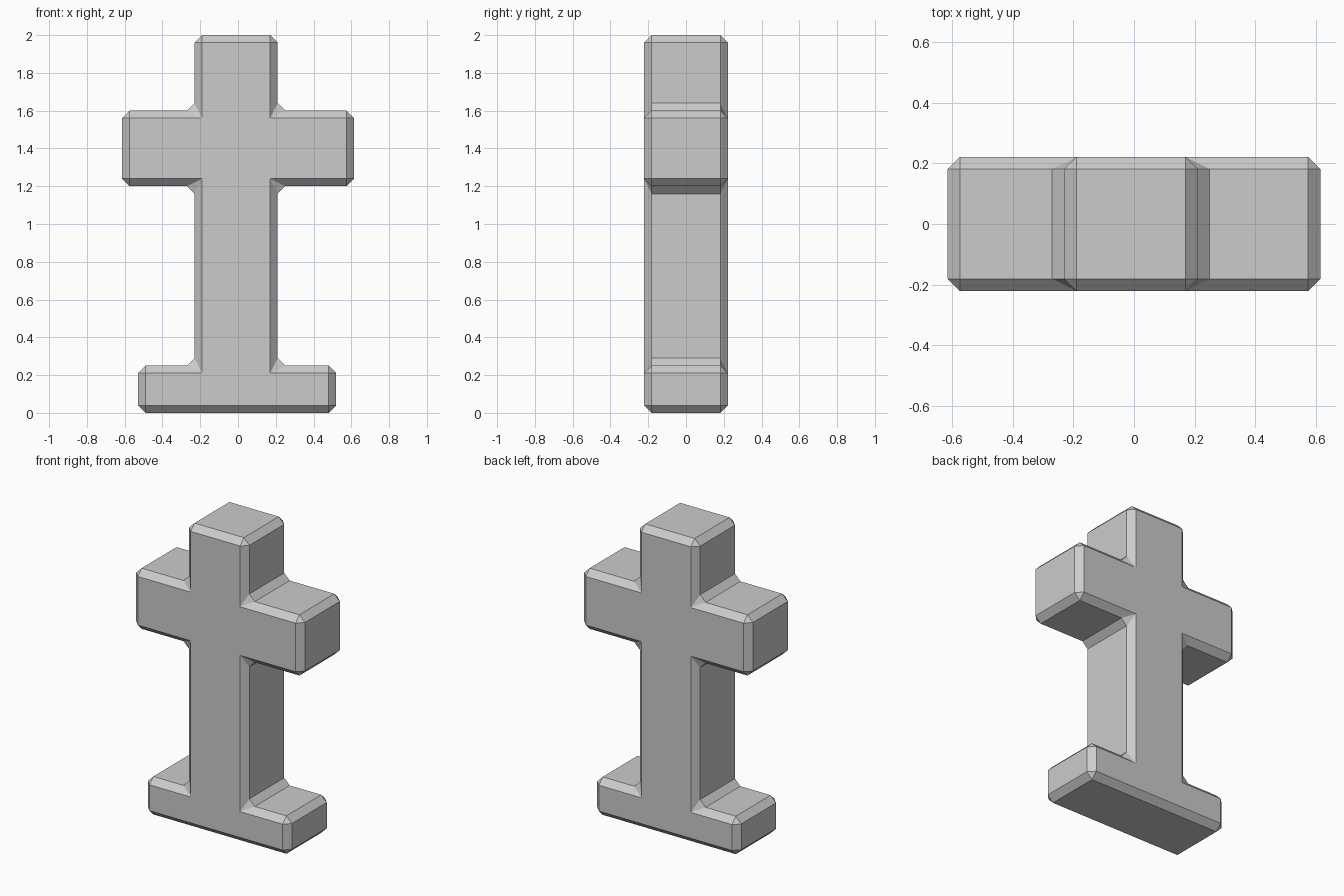
import bpy, bmesh

if "Cube" in bpy.data.objects:
    bpy.data.objects.remove(bpy.data.objects["Cube"])

DEPTH = 0.443
# Outline of the standing cross, right side bottom to top, then left side top to bottom
right = [(0.52, 0), (0.52, 0.25), (0.21, 0.25), (0.21, 1.2),
         (0.615, 1.2), (0.615, 1.6), (0.21, 1.6), (0.21, 2)]
left = [(-0.23, 2), (-0.23, 1.6), (-0.615, 1.6), (-0.615, 1.2),
        (-0.23, 1.2), (-0.23, 0.25), (-0.53, 0.25), (-0.53, 0)]

# Extrude the outline through the depth
bm = bmesh.new()
face = bm.faces.new([bm.verts.new((x, -DEPTH / 2, z)) for x, z in right + left])
ext = bmesh.ops.extrude_face_region(bm, geom=[face])
verts = [g for g in ext["geom"] if isinstance(g, bmesh.types.BMVert)]
bmesh.ops.translate(bm, verts=verts, vec=(0, DEPTH, 0))
bmesh.ops.recalc_face_normals(bm, faces=bm.faces)

mesh = bpy.data.meshes.new("cross_monument")
bm.to_mesh(mesh)
bm.free()
cross = bpy.data.objects.new("cross_monument", mesh)
bpy.context.collection.objects.link(cross)

# Flat chamfer on every edge, inner corners included
bevel = cross.modifiers.new("chamfer", 'BEVEL')
bevel.width = 0.04
bevel.segments = 1
bevel.limit_method = 'ANGLE'
